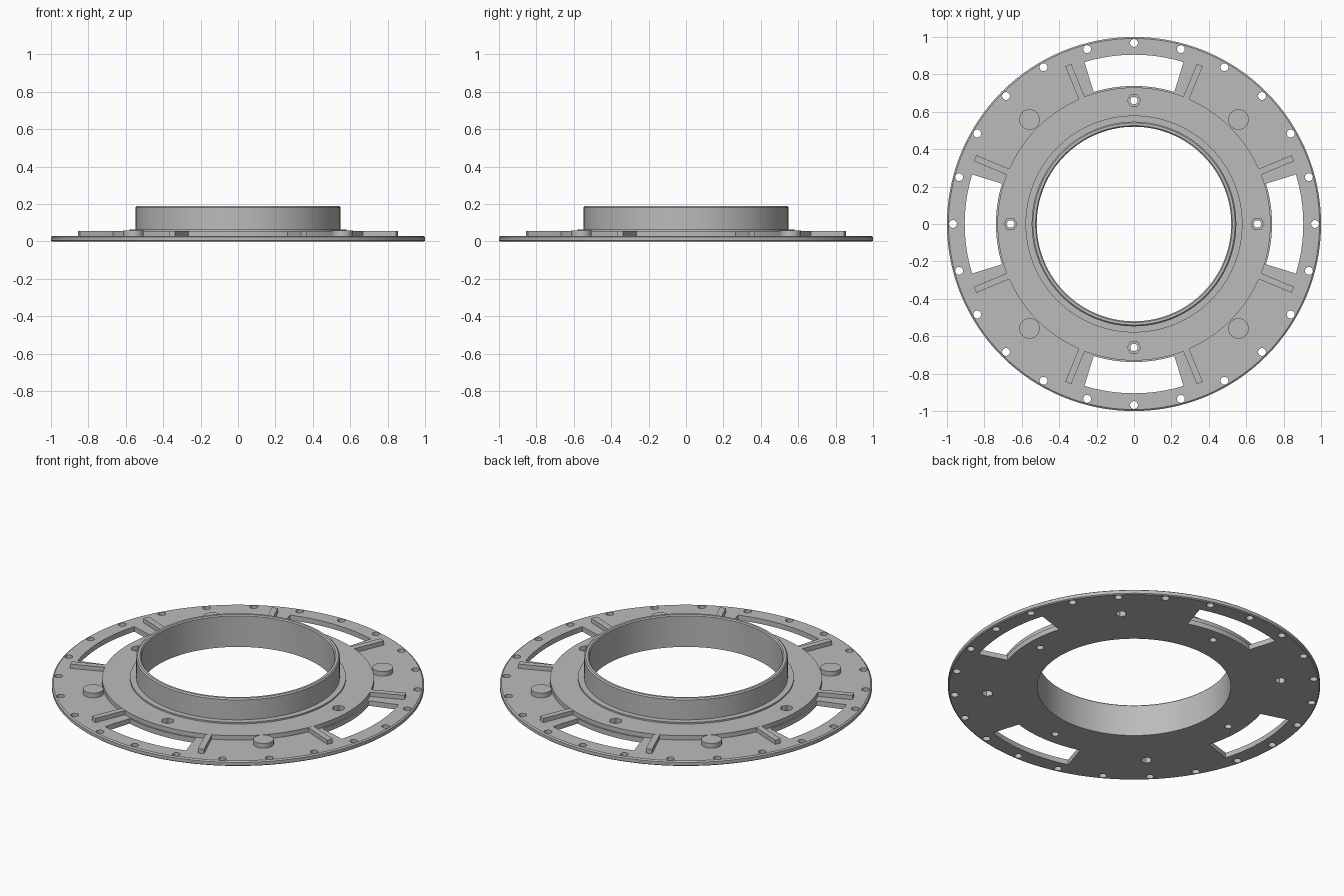
import bpy, bmesh
from math import sin, cos, pi, radians
from mathutils import Matrix, Vector

cube = bpy.data.objects.get("Cube")
if cube:
    bpy.data.objects.remove(cube, do_unlink=True)

grey = bpy.data.materials.new("light grey plastic")
grey.use_nodes = True
COLOUR = (0.5, 0.5, 0.5, 1)
grey.diffuse_color = COLOUR
grey.node_tree.nodes["Principled BSDF"].inputs["Base Color"].default_value = COLOUR


def make_object(name, bm):
    bmesh.ops.recalc_face_normals(bm, faces=bm.faces)
    mesh = bpy.data.meshes.new(name)
    bm.to_mesh(mesh)
    bm.free()
    mesh.materials.append(grey)
    obj = bpy.data.objects.new(name, mesh)
    bpy.context.collection.objects.link(obj)
    return obj


def polar(r, angle):
    return Vector((r * cos(angle), r * sin(angle)))


def prism(bm, outline, z0, z1):
    """Extrude a flat outline from z0 to z1."""
    face = bm.faces.new([bm.verts.new((p[0], p[1], z0)) for p in outline])
    top = bmesh.ops.extrude_face_region(bm, geom=[face])["geom"]
    verts = [v for v in top if isinstance(v, bmesh.types.BMVert)]
    bmesh.ops.translate(bm, verts=verts, vec=(0, 0, z1 - z0))


def cylinder(bm, centre, r, z0, z1, sides):
    prism(bm, [centre + polar(r, 2 * pi * i / sides) for i in range(sides)], z0, z1)


def cut(obj, *cutters):
    for cutter in cutters:
        mod = obj.modifiers.new(cutter.name, "BOOLEAN")
        mod.operation, mod.solver, mod.object = "DIFFERENCE", "EXACT", cutter
    graph = bpy.context.evaluated_depsgraph_get()
    mesh = bpy.data.meshes.new_from_object(obj.evaluated_get(graph))
    obj.modifiers.clear()
    obj.data = mesh


def smooth(obj):
    bpy.ops.object.select_all(action="DESELECT")
    obj.select_set(True)
    bpy.context.view_layer.objects.active = obj
    bpy.ops.object.shade_smooth_by_angle(angle=radians(30))


quarters = [k * pi / 2 for k in range(4)]
diagonals = [a + pi / 4 for a in quarters]

# Flange, raised ring, step and collar as one turned profile
profile = [(.52, 0), (.994, 0), (1, .005), (1, .024), (.992, .03), (.73, .03),
           (.73, .056), (.58, .056), (.58, .065), (.547, .065), (.547, .183),
           (.54, .19), (.526, .19), (.52, .184)]
bm = bmesh.new()
ring = [bm.verts.new((r, 0, z)) for r, z in profile]
edges = [bm.edges.new((ring[i - 1], ring[i])) for i in range(len(ring))]
bmesh.ops.spin(bm, geom=ring + edges, cent=(0, 0, 0), axis=(0, 0, 1),
               angle=2 * pi, steps=128, use_merge=False)
bmesh.ops.remove_doubles(bm, verts=bm.verts, dist=0.0001)
flange = make_object("flange_with_collar", bm)

# Cutter: curved windows, rim holes and screw holes
bm = bmesh.new()
span = radians(17)
for a in quarters:
    steps = [a - span + 2 * span * i / 16 for i in range(17)]
    outline = [polar(.905, t) for t in steps] + [polar(.738, t) for t in reversed(steps)]
    prism(bm, outline, -.1, .1)
    cylinder(bm, polar(.66, a), .02, -.1, .1, 24)
for k in range(24):
    cylinder(bm, polar(.968, k * pi / 12), .021, -.1, .1, 24)
through_cutter = make_object("through_cutter", bm)

# Cutter: hexagonal recesses above the screw holes and below the bosses
bm = bmesh.new()
for a in quarters:
    cylinder(bm, polar(.66, a), .035, .03, .1, 6)
for a in diagonals:
    cylinder(bm, polar(.79, a), .03, -.1, .042, 6)
hex_cutter = make_object("hex_cutter", bm)

# Round bosses on the diagonals
bm = bmesh.new()
for a in diagonals:
    cylinder(bm, polar(.79, a), .055, .02, .058, 48)
bosses = make_object("round_bosses", bm)

# Radial ribs either side of each window
bm = bmesh.new()
for k in range(8):
    a = pi / 8 + k * pi / 4
    turn = Matrix.Rotation(a, 2)
    outline = [turn @ Vector(p) for p in
               ((.72, -.017), (.92, -.017), (.92, .017), (.72, .017))]
    prism(bm, outline, .02, .0555)
ribs = make_object("radial_ribs", bm)

cut(flange, through_cutter, hex_cutter)
cut(bosses, hex_cutter)
for helper in (through_cutter, hex_cutter):
    bpy.data.objects.remove(helper, do_unlink=True)
for obj in (flange, bosses, ribs):
    smooth(obj)
